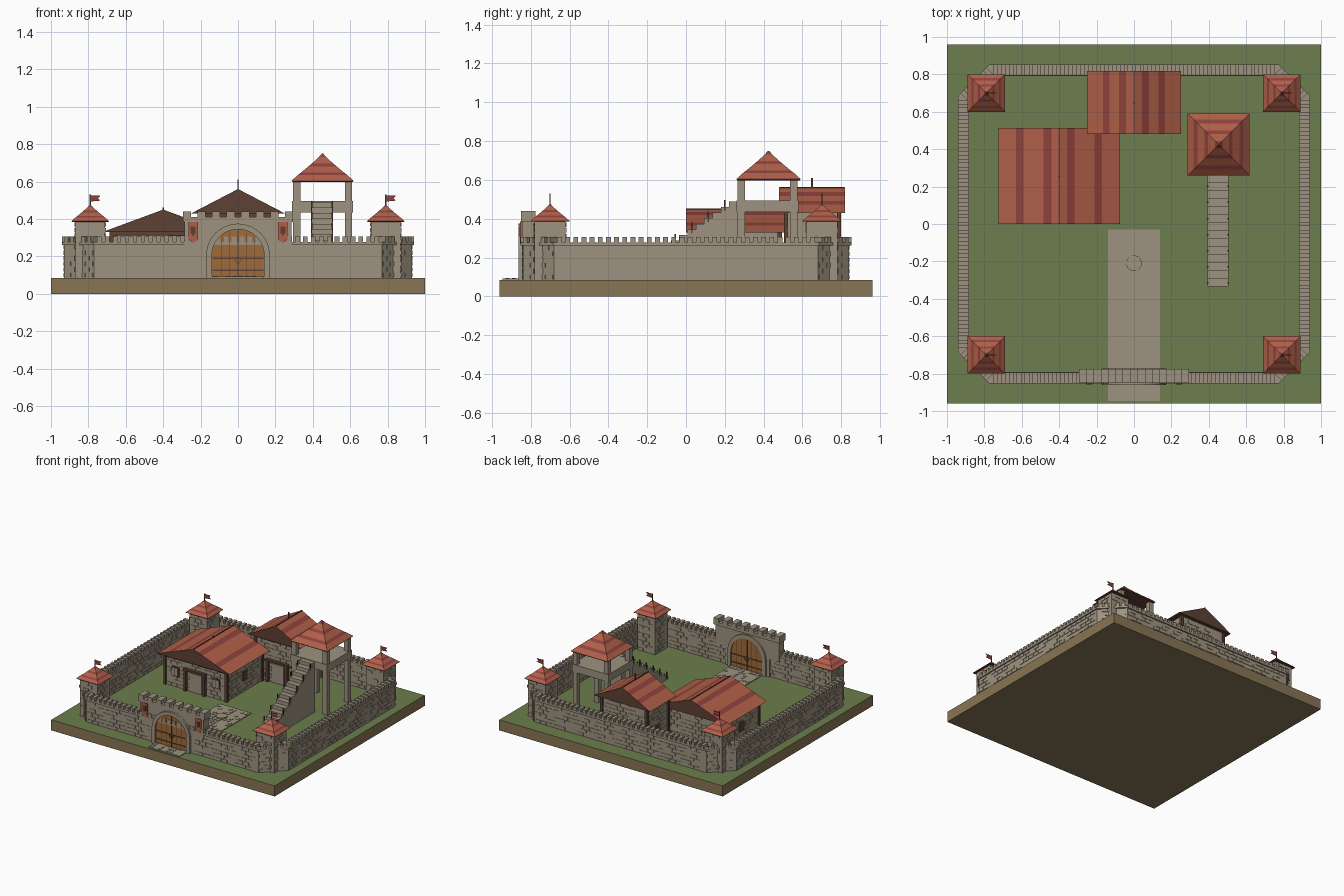
import bpy, bmesh, math, random
from mathutils import Matrix, Vector

random.seed(4)
cube = bpy.data.objects.get("Cube")
if cube:
    bpy.data.objects.remove(cube)


def material(name, r, g, b):
    m = bpy.data.materials.new(name)
    m.use_nodes = True
    m.diffuse_color = (r, g, b, 1)
    m.node_tree.nodes["Principled BSDF"].inputs["Base Color"].default_value = (r, g, b, 1)
    return m


STONE = material("stone", .34, .29, .215)
GRASS = material("grass", .15, .21, .075)
EARTH = material("earth", .25, .18, .09)
TILE = material("roof_tile", .43, .115, .065)
RED = material("dark_red", .27, .055, .045)
TIMBER = material("timber", .11, .053, .033)
WOOD = material("gate_wood", .34, .145, .04)
GROUND = .085


def finish(bm, name, *mats):
    bmesh.ops.recalc_face_normals(bm, faces=bm.faces)
    mesh = bpy.data.meshes.new(name)
    bm.to_mesh(mesh)
    bm.free()
    for m in mats:
        mesh.materials.append(m)
    ob = bpy.data.objects.new(name, mesh)
    bpy.context.collection.objects.link(ob)
    return ob


def box(bm, x0, x1, y0, y1, z0, z1, mat=0):
    place = Matrix.Translation(((x0 + x1) / 2, (y0 + y1) / 2, (z0 + z1) / 2))
    turned_box(bm, place, x1 - x0, y1 - y0, z1 - z0, mat)


def turned_box(bm, place, sx, sy, sz, mat=0):
    new = bmesh.ops.create_cube(bm, size=1, matrix=place @ Matrix.Diagonal((sx, sy, sz, 1)))
    for f in {f for v in new["verts"] for f in v.link_faces}:
        f.material_index = mat


def prism(bm, points, y0, y1, mats=None, ends=0):
    """Extrude an x-z outline along y; mats gives one index per side."""
    a, b = ([bm.verts.new((x, y, z)) for x, z in points] for y in (y0, y1))
    for ring in (a, b):
        bm.faces.new(ring).material_index = ends
    for i in range(len(points)):
        j = (i + 1) % len(points)
        f = bm.faces.new((a[i], a[j], b[j], b[i]))
        f.material_index = mats[i] if mats else ends


def bricks(bm, a, b, z0, z1, length=.055, course=.03):
    """Running bond of thin raised blocks along a wall line."""
    a, b = Vector((*a, 0)), Vector((*b, 0))
    d = b - a
    turn = Matrix.Rotation(math.atan2(d.y, d.x), 4, 'Z')
    for row in range(int((z1 - z0) / course)):
        t = length * (.55 if row % 2 == 0 else 1.05)
        while t < d.length - length / 2:
            if random.random() < .8:
                p = a + d.normalized() * t + Vector((0, 0, z0 + (row + .5) * course))
                turned_box(bm, Matrix.Translation(p) @ turn, length - .008, .007, course - .007)
            t += length


def brick_block(bm, x0, x1, y0, y1, z0, z1):
    box(bm, x0, x1, y0, y1, z0, z1)
    c = [(x0, y0), (x1, y0), (x1, y1), (x0, y1)]
    for i in range(4):
        bricks(bm, c[i], c[(i + 1) % 4], z0, z1)


# Ground slab
bm = bmesh.new()
box(bm, -1, 1, -.96, .96, 0, GROUND)
for f in bm.faces:
    f.material_index = int(f.calc_center_median().z > GROUND - .001)
finish(bm, "ground_slab", EARTH, GRASS)

# Paved path with raised cobbles and a low round well cover
bm = bmesh.new()
box(bm, -.14, .14, -.945, -.03, GROUND, GROUND + .006)
for i in range(8):
    for j in range(26):
        if random.random() < .5:
            x, y = -.12 + i * .034, -.92 + j * .034
            box(bm, x - .011, x + .011, y - .011, y + .011, GROUND, GROUND + .009)
finish(bm, "path", STONE)
bm = bmesh.new()
bmesh.ops.create_cone(bm, cap_ends=True, segments=24, radius1=.042, radius2=.042, depth=.016,
                      matrix=Matrix.Translation((0, -.21, GROUND + .008)))
finish(bm, "well_cover", STONE)


# Curtain wall with chamfered corners
def octagon(off):
    x, y, c = .93 + off, .84 + off, .16 + off * .586
    return [(x - c, -y), (x, c - y), (x, y - c), (x - c, y),
            (c - x, y), (-x, y - c), (-x, c - y), (c - x, -y)]


def ring(bm, outer, inner, z0, z1):
    loops = [[bm.verts.new((x, y, z)) for x, y in octagon(o)]
             for o, z in ((outer, z0), (outer, z1), (inner, z1), (inner, z0))]
    for k in range(4):
        p, q = loops[k], loops[(k + 1) % 4]
        for i in range(8):
            j = (i + 1) % 8
            bm.faces.new((p[i], p[j], q[j], q[i]))


bm = bmesh.new()
ring(bm, 0, -.045, GROUND, .262)
ring(bm, .012, -.047, .262, .278)
for off in (0, -.045):
    pts = octagon(off)
    for i in range(8):
        bricks(bm, pts[i], pts[(i + 1) % 8], GROUND, .268)
finish(bm, "curtain_wall", STONE)

bm = bmesh.new()
pts = octagon(-.0175)
for i in range(8):
    a, b = Vector((*pts[i], .29)), Vector((*pts[(i + 1) % 8], .29))
    d = b - a
    turn = Matrix.Rotation(math.atan2(d.y, d.x), 4, 'Z')
    n = round(d.length / .042)
    for k in range(n):
        turned_box(bm, Matrix.Translation(a + d * (k + .5) / n) @ turn, .025, .058, .03)
finish(bm, "wall_merlons", STONE)


# Banded pyramid roofs
def pyramid(name, cx, cy, z, half, height):
    bm = bmesh.new()
    steps = [(.97, 0), (1, .04), (.8, .24), (.68, .34), (.45, .55), (.34, .65), (.12, .87), (.02, 1)]
    loops = [[bm.verts.new((cx + sx * s * half, cy + sy * s * half, z + h * height))
              for sx, sy in ((-1, -1), (1, -1), (1, 1), (-1, 1))] for s, h in steps]
    bm.faces.new(loops[0]).material_index = 2
    bm.faces.new(loops[-1])
    for k in range(len(loops) - 1):
        for i in range(4):
            j = (i + 1) % 4
            f = bm.faces.new((loops[k][i], loops[k][j], loops[k + 1][j], loops[k + 1][i]))
            f.material_index = 1 - k % 2
    finish(bm, name, TILE, RED, TIMBER)


# Corner towers with roofs and flags
for cx, side in ((.79, "left"), (-.79, "right")):
    for cy, end in ((-.7, "front"), (.7, "back")):
        tag = f"{end}_{side}"
        bm = bmesh.new()
        brick_block(bm, cx - .08, cx + .08, cy - .08, cy + .08, GROUND, .39)
        finish(bm, "tower_" + tag, STONE)
        pyramid("tower_roof_" + tag, cx, cy, .385, .1, .092)
        bm = bmesh.new()
        box(bm, cx - .003, cx + .003, cy - .003, cy + .003, .47, .53)
        prism(bm, [(cx, .493), (cx + .055, .498), (cx + .042, .511), (cx + .055, .526), (cx, .526)],
              cy - .002, cy + .002, ends=1)
        finish(bm, "flag_" + tag, TIMBER, RED)

# Gatehouse, battlements and arch surround
bm = bmesh.new()
box(bm, -.2, .2, -.845, -.785, GROUND, .3)
box(bm, -.285, .285, -.845, -.785, .228, .385)
box(bm, -.295, .295, -.85, -.775, .385, .41)
for i in range(8):
    x = -.273 + i * .078
    box(bm, x - .022, x + .022, -.85, -.775, .41, .44)
finish(bm, "gatehouse", STONE)


def arch(r, n=20):
    return [(r * math.cos(math.pi * i / n), .205 + r * math.sin(math.pi * i / n)) for i in range(n + 1)]


bm = bmesh.new()
prism(bm, [(.17, GROUND)] + arch(.17) + [(-.17, GROUND), (-.14, GROUND)] + arch(.14)[::-1]
      + [(.14, GROUND)], -.862, -.772)
finish(bm, "gate_arch", STONE)

# Double gate with planks, iron straps and ring handle
bm = bmesh.new()
prism(bm, [(.14, GROUND)] + arch(.14) + [(-.14, GROUND)], -.85, -.78)
for y in (-.851, -.779):
    for x in (-.09, -.045, 0, .045, .09):
        w = .003 if x == 0 else .0012
        box(bm, x - w, x + w, y - .002, y + .002, GROUND, .2 + math.sqrt(.135 ** 2 - x * x), 1)
    for z in (.125, .19):
        box(bm, -.137, .137, y - .003, y + .003, z - .004, z + .004, 1)
    for i in range(10):
        ang = math.tau * i / 10
        box(bm, .016 * math.cos(ang) - .004, .016 * math.cos(ang) + .004, y - .005, y + .005,
            .18 + .016 * math.sin(ang) - .002, .18 + .016 * math.sin(ang) + .002, 1)
finish(bm, "gate_doors", WOOD, TIMBER)

# Gate banners with small shields
for s, side in ((1, "left"), (-1, "right")):
    bm = bmesh.new()
    x = .24 * s
    prism(bm, [(x - .025, .385), (x + .025, .385), (x + .025, .29), (x, .272), (x - .025, .29)],
          -.854, -.845)
    prism(bm, [(x - .013, .36), (x + .013, .36), (x + .013, .325), (x, .308), (x - .013, .325)],
          -.857, -.854, ends=1)
    finish(bm, "banner_" + side, TILE, TIMBER)


# Gabled houses with striped roofs
def house(name, cx, half, y0, y1, eave, ridge, stripes, pole):
    bm = bmesh.new()
    wall, f, b = half - .05, y0 + .035, y1 - .03
    brick_block(bm, cx - wall, cx + wall, f, b, GROUND, eave)
    finish(bm, name + "_walls", STONE)
    bm = bmesh.new()
    slope = [(half, eave)] + [(d, eave + (ridge - eave) * (1 - d / half)) for d in stripes] + [(0, ridge)]
    outline = [(cx + x, z) for x, z in slope] + [(cx - x, z) for x, z in slope[-2::-1]]
    n = len(slope) - 1
    mats = [k % 2 for k in range(n)]
    prism(bm, outline, y0, y1, mats + mats[::-1] + [2], ends=2)
    box(bm, cx - .004, cx + .004, y0 + .001, y1 - .001, ridge - .006, ridge + .003, 2)
    ym = (y0 + y1) / 2
    box(bm, cx - .004, cx + .004, ym - .004, ym + .004, ridge, pole, 2)
    finish(bm, name + "_roof", TILE, RED, TIMBER)
    # timber posts, door and windows
    bm = bmesh.new()
    for s in (-1, 1):
        for y in (f, b):
            x = cx + s * wall
            box(bm, x - .011, x + .011, y - .011, y + .011, GROUND, eave)
        x = cx + s * wall * .66
        box(bm, x - .035, x + .035, f - .008, f, .17, .25)
        box(bm, x - .025, x + .025, f - .011, f, .18, .24, 1)
        box(bm, x - .002, x + .002, f - .013, f, .18, .24)
        x = cx + s * wall
        box(bm, min(x, x + s * .008), max(x, x + s * .008), (f + b) / 2 - .03, (f + b) / 2 + .03, .18, .25)
        x = cx + s * .085
        box(bm, x - .01, x + .01, f - .025, f, GROUND, .25)
    box(bm, cx - .1, cx + .1, f - .025, f, .25, .265)
    box(bm, cx - .055, cx + .055, f - .009, f, GROUND, .235, 1)
    box(bm, cx - wall, cx + wall, f - .01, f, eave - .02, eave)
    finish(bm, name + "_timberwork", TIMBER, STONE)


house("great_hall", -.4, .325, 0, .513, .33, .45, (.23, .19, .083, .042), .46)
house("back_house", 0, .25, .48, .818, .43, .56, (.165, .13, .08, .043), .61)

# Lookout tower on four columns
bm = bmesh.new()
for x in (.295, .572):
    for y in (.265, .537):
        box(bm, x, x + .038, y, y + .038, GROUND, .605)
box(bm, .29, .615, .26, .58, .435, .495)
finish(bm, "lookout_frame", STONE)
pyramid("lookout_roof", .452, .425, .598, .166, .152)

# Solid staircase with rail posts
bm = bmesh.new()
steps, start, stop = 14, -.335, .265
run, rise = (stop - start) / steps, (.49 - GROUND) / steps
for i in range(steps):
    box(bm, .394, .505, start + i * run, stop, GROUND + i * rise, GROUND + (i + 1) * rise)
    if i % 2 == 0:
        y, z = start + (i + .5) * run, GROUND + (i + 1) * rise
        for x in (.394, .505):
            box(bm, x - .004, x + .004, y - .004, y + .004, z - .02, z + .035, 1)
finish(bm, "staircase", STONE, TIMBER)
